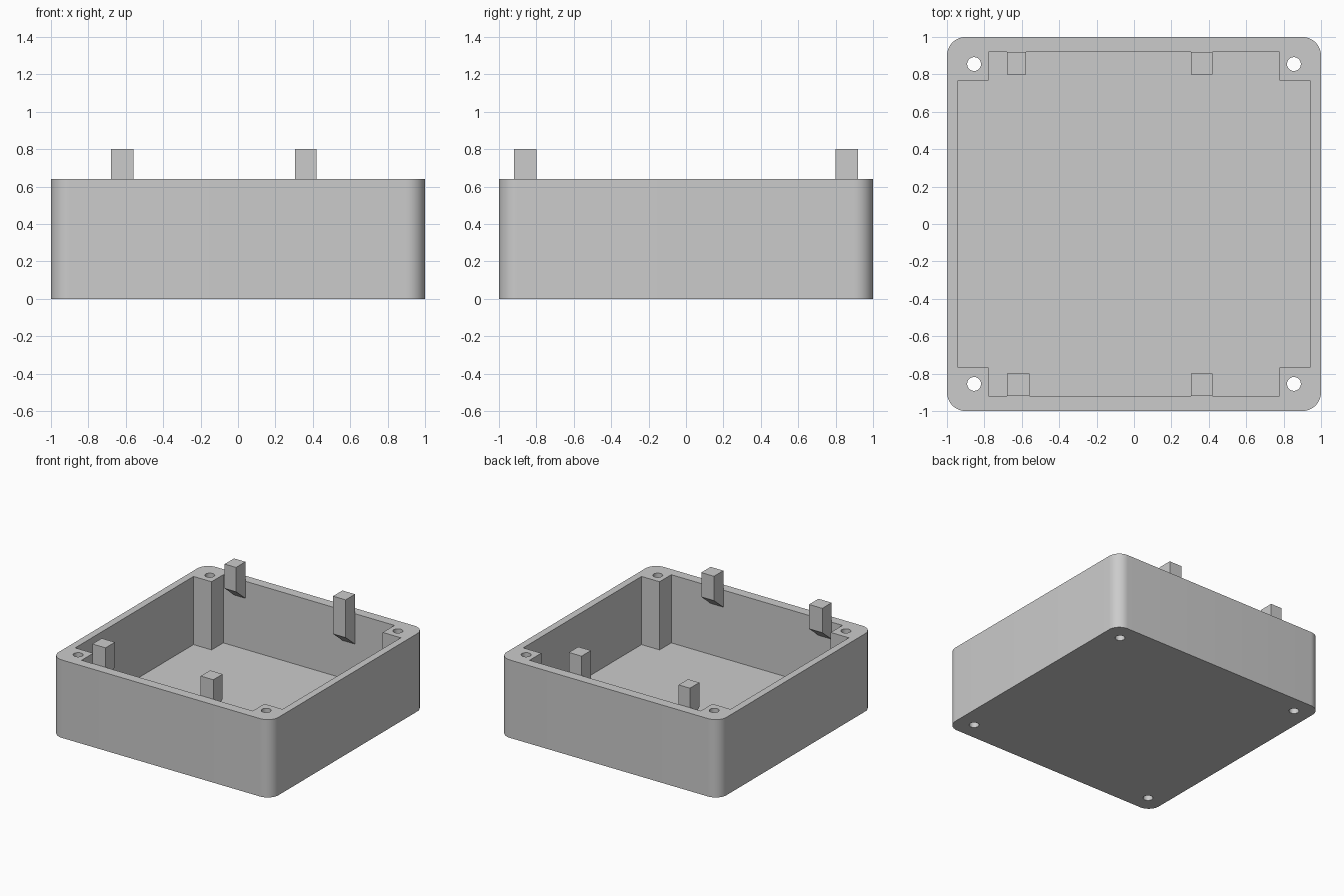
import bpy
import bmesh
from math import cos, sin, pi

old = bpy.data.objects.get("Cube")
if old:
    bpy.data.objects.remove(old, do_unlink=True)

# One plain plastic colour
GREY = (0.6, 0.6, 0.6, 1)
plastic = bpy.data.materials.new("grey plastic")
plastic.use_nodes = True
plastic.diffuse_color = GREY
plastic.node_tree.nodes["Principled BSDF"].inputs["Base Color"].default_value = GREY


def prism(name, outline, direction):
    """Extrude a closed 3D outline along a direction."""
    bm = bmesh.new()
    face = bm.faces.new([bm.verts.new(p) for p in outline])
    ext = bmesh.ops.extrude_face_region(bm, geom=[face])
    moved = [v for v in ext["geom"] if isinstance(v, bmesh.types.BMVert)]
    bmesh.ops.translate(bm, verts=moved, vec=direction)
    bmesh.ops.recalc_face_normals(bm, faces=bm.faces)
    mesh = bpy.data.meshes.new(name)
    bm.to_mesh(mesh)
    bm.free()
    mesh.materials.append(plastic)
    obj = bpy.data.objects.new(name, mesh)
    bpy.context.collection.objects.link(obj)
    return obj


def arc(cx, cy, r, start, end, steps, z):
    return [(cx + r * cos(start + (end - start) * i / steps),
             cy + r * sin(start + (end - start) * i / steps), z)
            for i in range(steps + 1)]


def cut(target, cutter):
    """Subtract a cutter for good and delete it."""
    mod = target.modifiers.new("cut", "BOOLEAN")
    mod.operation = "DIFFERENCE"
    mod.solver = "EXACT"
    mod.object = cutter
    bpy.ops.object.select_all(action="DESELECT")
    bpy.context.view_layer.objects.active = target
    target.select_set(True)
    bpy.ops.object.modifier_apply(modifier=mod.name)
    bpy.data.objects.remove(cutter, do_unlink=True)


HEIGHT, FLOOR, RADIUS = 0.64, 0.08, 0.1
CORNERS = [(1, 1), (-1, 1), (-1, -1), (1, -1)]

# Rounded square body
outline = []
for i, (sx, sy) in enumerate(CORNERS):
    outline += arc(sx * (1 - RADIUS), sy * (1 - RADIUS), RADIUS,
                   i * pi / 2, (i + 1) * pi / 2, 12, 0)
tray = prism("tray", outline, (0, 0, HEIGHT))

# Cavity that leaves a square post in each corner
cavity = []
for i, (sx, sy) in enumerate(CORNERS):
    notch = [(0.942, 0.768), (0.778, 0.768), (0.778, 0.92)]
    for x, y in (notch if i % 2 == 0 else reversed(notch)):
        cavity.append((sx * x, sy * y, FLOOR))
cut(tray, prism("cavity_cutter", cavity, (0, 0, 1)))

# Screw holes right through the posts
for sx, sy in CORNERS:
    ring = arc(sx * 0.855, sy * 0.855, 0.037, 0, 2 * pi, 32, -0.1)[:-1]
    cut(tray, prism("hole_cutter", ring, (0, 0, 1)))
bpy.ops.object.shade_smooth_by_angle()


# Snap tabs with sloped undersides against the front and back walls
def tab(name, left, right, side, low):
    inner, wall = side * 0.798, side * 0.92
    profile = [(inner, low + 0.1), (inner, 0.8), (wall, 0.8), (wall, low)]
    prism(name, [(left, y, z) for y, z in profile], (right - left, 0, 0))


tab("front_right_tab", -0.68, -0.56, -1, 0.5)
tab("front_left_tab", 0.305, 0.42, -1, 0.5)
tab("back_right_tab", -0.68, -0.577, 1, 0.5)
tab("back_left_tab", 0.305, 0.42, 1, 0.39)
